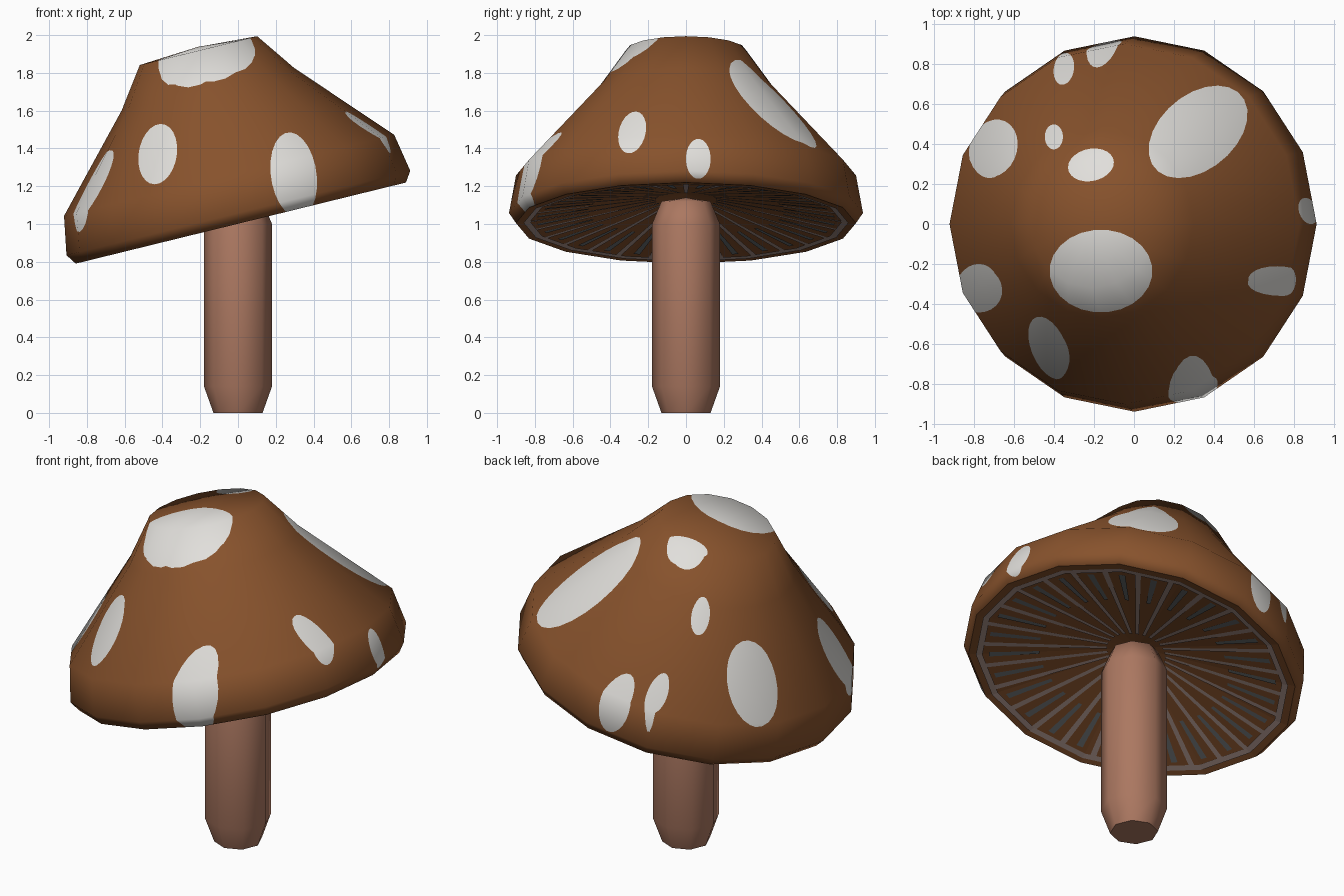
import bpy, bmesh, math
from math import sin, cos, pi, radians
from mathutils import Vector, Matrix

if "Cube" in bpy.data.objects:
    bpy.data.objects.remove(bpy.data.objects["Cube"], do_unlink=True)


def material(name, srgb):
    color = [(c / 255) ** 2.2 for c in srgb] + [1]
    m = bpy.data.materials.new(name)
    m.use_nodes = True
    m.diffuse_color = color
    m.node_tree.nodes["Principled BSDF"].inputs["Base Color"].default_value = color
    return m


BROWN = material("cap brown", (134, 83, 48))
WHITE = material("spot white", (224, 222, 218))
STEM = material("stem pink brown", (170, 119, 97))
GILL = material("gill grey", (172, 148, 140))
SLATE = material("gill slate", (108, 112, 114))


def lathe(profile, sides):
    """Revolve (radius, height) points about z; radius 0 makes a pole."""
    bm = bmesh.new()
    rings = []
    for r, z in profile:
        n = sides if r > 0 else 1
        rings.append([bm.verts.new((r * cos(2 * pi * i / sides), r * sin(2 * pi * i / sides), z))
                      for i in range(n)])
    for a, b in zip(rings, rings[1:]):
        for i in range(sides):
            j = (i + 1) % sides
            quad = [a[i % len(a)], a[j % len(a)], b[j % len(b)], b[i % len(b)]]
            bm.faces.new(list(dict.fromkeys(quad)))
    bm.normal_update()
    return bm


def finish(bm, name, mats, matrix=Matrix()):
    mesh = bpy.data.meshes.new(name)
    bm.to_mesh(mesh)
    bm.free()
    for m in mats:
        mesh.materials.append(m)
    ob = bpy.data.objects.new(name, mesh)
    ob.matrix_world = matrix
    bpy.context.collection.objects.link(ob)
    return ob


# Tilted frame shared by the cap and the gills
TILT = Matrix.Translation((0.015, 0, 1.005)) @ Matrix.Rotation(radians(-13.8), 4, 'Y')
UNTILT = TILT.inverted()

# Cap skin
PROFILE = [(0.90, 0), (0.937, 0.055), (0.90, 0.26), (0.47, 0.73), (0.32, 0.94), (0, 0.96)]
cap_bm = lathe(PROFILE, 16)

TOP, FRONT, BACK, RIGHT = (0, 0, 1), (0, -1, 0), (0, 1, 0), (1, 0, 0)
# Spots: facing direction, centre, half width, half height, twist in degrees
SPOTS = [
    (TOP, (-0.165, -0.235, 0), 0.255, 0.205, 0),
    (TOP, (0.32, 0.46, 0), 0.28, 0.185, 40),
    (TOP, (-0.215, 0.295, 0), 0.115, 0.08, 12),
    (TOP, (-0.4, 0.435, 0), 0.045, 0.062, 0),
    (TOP, (-0.35, 0.775, 0), 0.05, 0.08, -10),
    (BACK, (-0.15, 0, 1.18), 0.085, 0.155, -8),
    (FRONT, (-0.425, 0, 1.37), 0.1, 0.16, -10),
    (FRONT, (0.295, 0, 1.26), 0.12, 0.225, 8),
    (RIGHT, (0, -0.285, 1.485), 0.07, 0.112, -15),
    (RIGHT, (0, 0.065, 1.345), 0.065, 0.105, 0),
    ((-0.85, -0.35, 0.4), (-0.77, -0.32, 1.18), 0.12, 0.235, 0),
    ((-0.7, 0.5, 0.5), (-0.72, 0.39, 1.275), 0.145, 0.235, 0),
]


def cut_spot(bm, facing, centre, half_w, half_h, twist, sides=24):
    """Cut an ellipse into the faces that look along the facing direction."""
    d = Vector(facing).normalized()
    u = Vector((0, 0, 1)).cross(d)
    u = u.normalized() if u.length > 0.01 else Vector((1, 0, 0))
    spin = Matrix.Rotation(radians(twist), 3, d)
    u = spin @ u
    v = d.cross(u)
    turn = UNTILT.to_3x3()
    mid, d, u, v = UNTILT @ Vector(centre), turn @ d, turn @ u, turn @ v
    inside = [f for f in bm.faces if f.normal.dot(d) > 0.02]
    for i in range(sides):
        a = 2 * pi * i / sides
        point = mid + u * half_w * cos(a) + v * half_h * sin(a)
        out = (u * cos(a) / half_w + v * sin(a) / half_h).normalized()
        geom = {e for f in inside for e in [f, *f.edges, *f.verts]}
        cut = bmesh.ops.bisect_plane(bm, geom=list(geom), dist=1e-5, plane_co=point, plane_no=out)
        inside = [f for f in cut["geom"] if isinstance(f, bmesh.types.BMFace)
                  and (f.calc_center_median() - point).dot(out) < 0]
    for f in inside:
        f.material_index = 1
    bm.normal_update()


for spot in SPOTS:
    cut_spot(cap_bm, *spot)
cap = finish(cap_bm, "mushroom_cap", [BROWN, WHITE], TILT)

# Rounded shading for the cap, taken from the profile so that the cuts stay invisible
points = [Vector((0, 0))] + [Vector(p) for p in PROFILE]
segment = [Vector(((b - a).y, -(b - a).x)).normalized() for a, b in zip(points, points[1:])]
bends = [(a + b).normalized() for a, b in zip(segment, segment[1:])] + [Vector((0, 1))]


def cap_normal(co):
    k = 0
    while k < len(PROFILE) - 2 and co.z > PROFILE[k + 1][1]:
        k += 1
    low, high = PROFILE[k][1], PROFILE[k + 1][1]
    t = min(max((co.z - low) / (high - low), 0), 1)
    n = bends[k].lerp(bends[k + 1], t)
    flat = Vector((co.x, co.y, 0))
    flat = flat.normalized() if flat.length > 1e-4 else flat
    return (flat * n.x + Vector((0, 0, n.y))).normalized()


for p in cap.data.polygons:
    p.use_smooth = True
cap.data.normals_split_custom_set_from_vertices([cap_normal(v.co) for v in cap.data.vertices])

# Hollow underside
DEPTH = 0.16
under = finish(lathe([(0, DEPTH), (0.90, 0)], 16), "cap_underside", [BROWN], TILT)


def ceiling(r):
    return DEPTH * (1 - r / 0.90) - 0.006


# Gill ring near the rim
ring = finish(lathe([(0.825, ceiling(0.825)), (0.86, ceiling(0.86))], 16), "gill_ring", [GILL], TILT)


def gills(name, mat, count, shift, r0, r1, w0, w1):
    """Thin radial strips lying on the underside."""
    bm = bmesh.new()
    for i in range(count):
        turn = Matrix.Rotation(2 * pi * (i + shift) / count, 3, 'Z')
        corners = [(r0, -w0), (r0, w0), (r1, w1), (r1, -w1)]
        bm.faces.new([bm.verts.new(turn @ Vector((r, y, ceiling(r)))) for r, y in corners])
    return finish(bm, name, [mat], TILT)


gills("long_gills", GILL, 28, 0, 0.16, 0.83, 0.009, 0.016)
gills("short_gills", SLATE, 28, 0.5, 0.52, 0.79, 0.011, 0.018)

# Stem
stem = finish(lathe([(0, 0), (0.13, 0), (0.18, 0.14), (0.18, 1.0), (0.13, 1.12), (0, 1.14)], 8),
              "stem", [STEM])
bpy.ops.object.select_all(action='DESELECT')
stem.select_set(True)
bpy.context.view_layer.objects.active = stem
bpy.ops.object.shade_smooth_by_angle(angle=radians(60))
